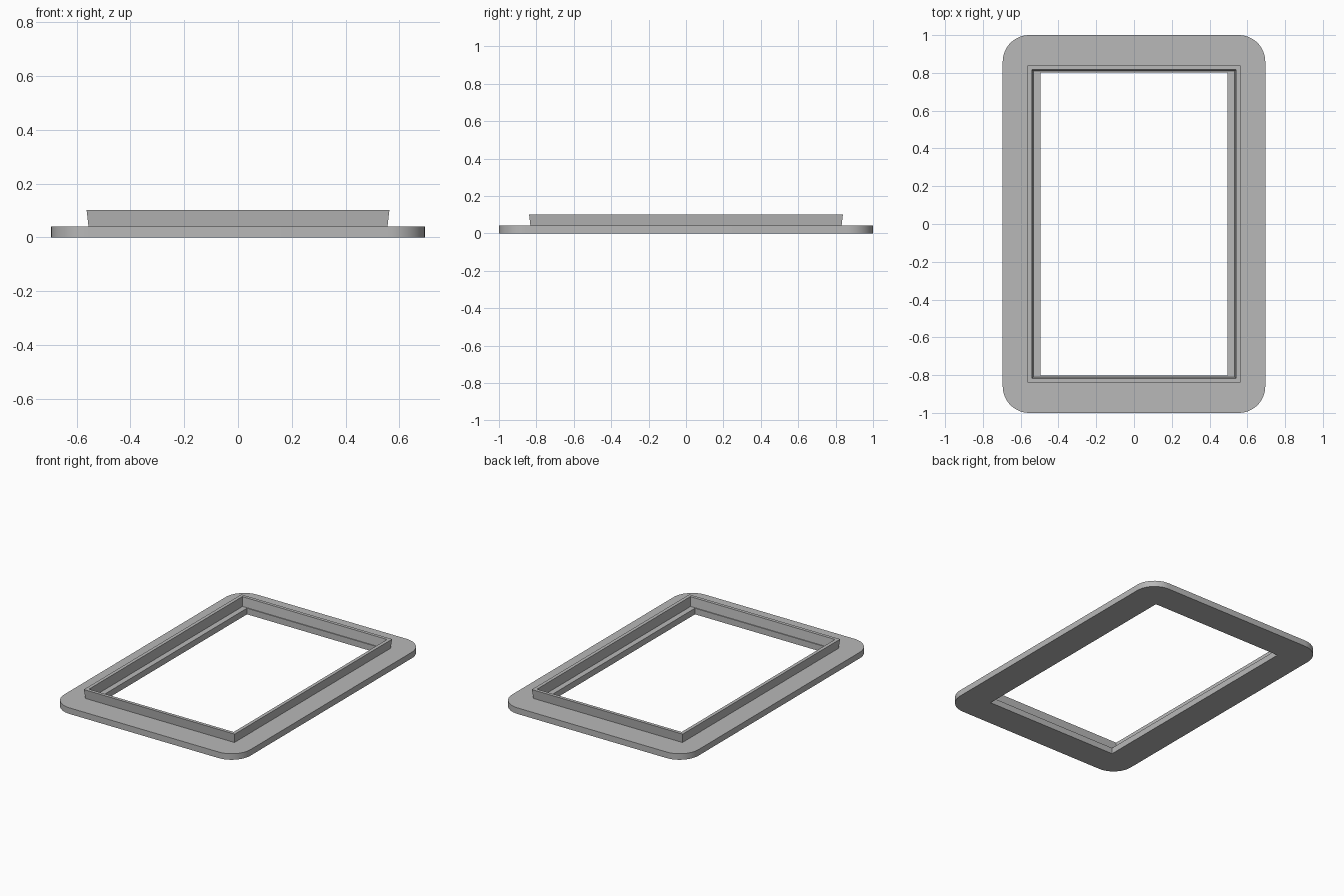
import bpy, bmesh, math

cube = bpy.data.objects.get("Cube")
if cube:
    bpy.data.objects.remove(cube, do_unlink=True)

grey = bpy.data.materials.new("light_grey")
colour = (0.48, 0.48, 0.48, 1)
grey.diffuse_color = colour
grey.use_nodes = True
grey.node_tree.nodes["Principled BSDF"].inputs["Base Color"].default_value = colour


def rectangle(x, y, radius=0.0, steps=12):
    """Counter-clockwise outline, with rounded corners if a radius is given."""
    points = []
    for i, (sx, sy) in enumerate([(1, 1), (-1, 1), (-1, -1), (1, -1)]):
        if not radius:
            points.append((sx * x, sy * y))
            continue
        for k in range(steps + 1):
            a = math.pi / 2 * (i + k / steps)
            points.append((sx * (x - radius) + radius * math.cos(a),
                           sy * (y - radius) + radius * math.sin(a)))
    return points


def add_loop(bm, outline, z):
    return [bm.verts.new((x, y, z)) for x, y in outline]


def finish(bm, name):
    bmesh.ops.recalc_face_normals(bm, faces=bm.faces)
    mesh = bpy.data.meshes.new(name)
    bm.to_mesh(mesh)
    bm.free()
    mesh.materials.append(grey)
    obj = bpy.data.objects.new(name, mesh)
    bpy.context.collection.objects.link(obj)
    bpy.ops.object.select_all(action="DESELECT")
    obj.select_set(True)
    bpy.context.view_layer.objects.active = obj
    bpy.ops.object.shade_smooth_by_angle(angle=math.radians(30))


# Flat rounded plate with a rectangular opening
bm = bmesh.new()
edges = []
for outline in (rectangle(0.695, 1.0, 0.14), rectangle(0.495, 0.803)):
    loop = add_loop(bm, outline, 0)
    edges += [bm.edges.new((v, loop[i - 1])) for i, v in enumerate(loop)]
bmesh.ops.triangle_fill(bm, edges=edges, use_beauty=True)
result = bmesh.ops.extrude_face_region(bm, geom=bm.faces[:], use_keep_orig=True)
for v in result["geom"]:
    if isinstance(v, bmesh.types.BMVert):
        v.co.z = 0.041
finish(bm, "base_plate")

# Raised lip around the opening, flaring slightly outwards
bm = bmesh.new()
section = [(0.556, 0.832, 0.041), (0.563, 0.839, 0.102),
           (0.540, 0.817, 0.102), (0.532, 0.809, 0.041)]
rings = [add_loop(bm, rectangle(x, y), z) for x, y, z in section]
for r, ring in enumerate(rings):
    before = rings[r - 1]
    for i in range(len(ring)):
        bm.faces.new((before[i - 1], before[i], ring[i], ring[i - 1]))
finish(bm, "raised_lip")
